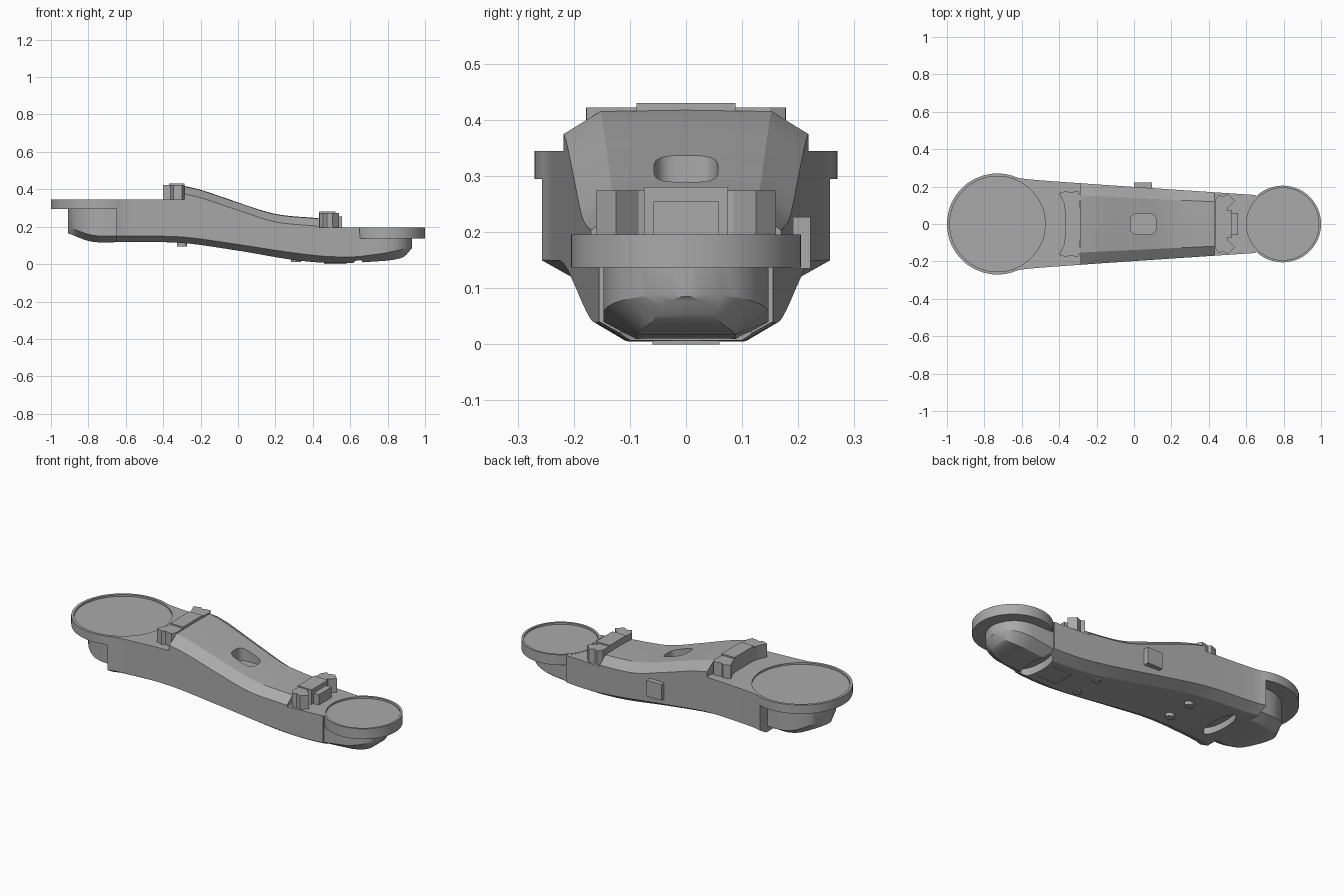
import bpy, bmesh, math
from math import sin, cos, pi

cube = bpy.data.objects.get("Cube")
if cube:
    bpy.data.objects.remove(cube)

grey = bpy.data.materials.new("plain_grey")
grey.use_nodes = True
grey.diffuse_color = (0.4, 0.4, 0.4, 1)
grey.node_tree.nodes["Principled BSDF"].inputs["Base Color"].default_value = (0.4, 0.4, 0.4, 1)


def finish(name, bm, smooth=True):
    bmesh.ops.recalc_face_normals(bm, faces=bm.faces)
    mesh = bpy.data.meshes.new(name)
    bm.to_mesh(mesh)
    bm.free()
    mesh.materials.append(grey)
    obj = bpy.data.objects.new(name, mesh)
    bpy.context.collection.objects.link(obj)
    if smooth:
        shade(obj)
    return obj


def shade(obj):
    bpy.ops.object.select_all(action="DESELECT")
    obj.select_set(True)
    bpy.context.view_layer.objects.active = obj
    bpy.ops.object.shade_smooth_by_angle(angle=math.radians(25))


def loft(name, rings):
    bm = bmesh.new()
    loops = [[bm.verts.new(p) for p in ring] for ring in rings]
    for a, b in zip(loops, loops[1:]):
        for i in range(len(a)):
            j = (i + 1) % len(a)
            bm.faces.new((a[i], a[j], b[j], b[i]))
    bm.faces.new(loops[0][::-1])
    bm.faces.new(loops[-1])
    return finish(name, bm)


def prism(name, outline, low, high):
    return loft(name, [[(x, y, z) for x, y in outline] for z in (low, high)])


def oval(x, rx, ry, power=1.0, n=64):
    def bend(v):
        return math.copysign(abs(v) ** power, v)
    return [(x + rx * bend(cos(2 * pi * i / n)), ry * bend(sin(2 * pi * i / n))) for i in range(n)]


def mirrored(half):
    return half + [(x, -y) for x, y in reversed(half)]


def box(name, x, y, z):
    return prism(name, [(x[0], y[0]), (x[1], y[0]), (x[1], y[1]), (x[0], y[1])], *z)


def curve(keys):
    """Smooth curve through the key points."""
    def slope(i):
        a, b = keys[max(i - 1, 0)], keys[min(i + 1, len(keys) - 1)]
        return (b[1] - a[1]) / (b[0] - a[0])

    def value(x):
        x = min(max(x, keys[0][0]), keys[-1][0])
        i = max(k for k in range(len(keys) - 1) if keys[k][0] <= x)
        (x0, y0), (x1, y1) = keys[i], keys[i + 1]
        h = x1 - x0
        t = (x - x0) / h
        return (y0 * (1 + 2 * t) * (1 - t) ** 2 + slope(i) * h * t * (1 - t) ** 2
                + y1 * t * t * (3 - 2 * t) + slope(i + 1) * h * t * t * (t - 1))
    return value


# Main arm: cross-sections swept along x
BACK, FRONT = -0.65, 0.65
CROWN = (-0.285, 0.43)
bottom = curve([(-0.91, 0.165), (-0.78, 0.12), (-0.6, 0.118), (-0.3, 0.113), (0, 0.072),
                (0.3, 0.022), (0.5, 0.006), (0.7, 0.012), (0.88, 0.035), (0.93, 0.085)])
chine = curve([(-0.91, 0.2), (-0.78, 0.155), (-0.6, 0.15), (-0.3, 0.145), (0, 0.105),
               (0.3, 0.06), (0.5, 0.04), (0.7, 0.045), (0.93, 0.09)])
shoulder = curve([(-0.285, 0.375), (-0.2, 0.355), (0, 0.288), (0.2, 0.226), (0.43, 0.203)])
width = curve([(BACK, 0.257), (-0.6, 0.243), (-0.3, 0.219), (0.2, 0.185), (FRONT, 0.155)])


def round_end(x, centre, radius):
    d = min(abs(x - centre), radius)
    return max(math.sqrt(radius ** 2 - d ** 2), 0.012)


def section(x, side):
    """Eight-sided section; side picks which part of a step x belongs to."""
    t = x + side * 1e-5
    if t < BACK:
        w = round_end(x, -0.72, 0.19) if x < -0.72 else 0.19
    elif t > FRONT:
        w = round_end(x, 0.785, 0.145) if x > 0.785 else 0.147
    else:
        w = width(x)
    if CROWN[0] < t < CROWN[1]:
        top, rise = shoulder(x), 0.04
    else:
        top, rise = (0.345 if x < 0 else 0.195), 0
        if t < BACK:
            top = 0.32
        elif t > FRONT:
            top = 0.165
    low = max(w - 0.058, w * 0.6)
    half = [(low, bottom(x)), (w, chine(x)), (w, top), (w * 0.7, top + rise)]
    crown = top + rise * 1.06
    ring = half + [(0, crown)] + [(-y, z) for y, z in reversed(half)]
    return [(x, y, z) for y, z in ring]


stations = [(-0.72 - 0.19 * cos(i * pi / 20), 0) for i in range(11)]
for a, b, n in ((BACK, CROWN[0], 10), (CROWN[0], CROWN[1], 24), (CROWN[1], FRONT, 8)):
    stations += [(a, -1)] if a == BACK else []
    stations += [(a + (b - a) * i / n, 1 if i == 0 else -1) for i in range(n + 1)]
stations += [(FRONT, 1)] + [(0.785 + 0.145 * sin(i * pi / 20), 0) for i in range(11)]
arm = loft("main_arm", [section(x, s) for x, s in stations])


def cut(obj, cutter):
    cutter.hide_render = True
    mod = obj.modifiers.new("cut", "BOOLEAN")
    mod.operation, mod.solver, mod.object = "DIFFERENCE", "EXACT", cutter
    bpy.ops.object.select_all(action="DESELECT")
    bpy.context.view_layer.objects.active = obj
    obj.select_set(True)
    bpy.ops.object.modifier_apply(modifier=mod.name)
    bpy.data.objects.remove(cutter)


# Round trays at both ends, with a shallow recess sunk into the arm
for name, x, radius, low, high, rim in (("large_tray", -0.73, 0.27, 0.295, 0.345, 0.015),
                                        ("small_tray", 0.795, 0.205, 0.137, 0.196, 0.012)):
    inner = radius - rim
    floor = high - 0.01
    loft(name, [[(px, py, z) for px, py in oval(x, r, r)]
                for r, z in ((radius, low), (radius, high), (inner, high), (inner, floor))])
    cut(arm, prism("recess_cutter", oval(x, inner, inner), floor - 0.004, 1))

# Finger slot on the crown and two curved slots underneath
cut(arm, prism("slot_cutter", oval(0.05, 0.07, 0.057, 0.6), 0.26, 1))
for x, low in ((0.64, 0.05), (-0.56, 0.155)):
    cut(arm, prism("slot_cutter", oval(x, 0.04, 0.12), -1, low))
shade(arm)

# Rear bracket with notched ends and raised middle
prism("rear_bracket", mirrored([(-0.37, 0.075), (-0.375, 0.11), (-0.4, 0.165), (-0.36, 0.178),
                                (-0.345, 0.167), (-0.3, 0.177), (-0.285, 0.15), (-0.29, 0.1)]),
      0.33, 0.422)
box("rear_bracket_cap", (-0.37, -0.287), (-0.088, 0.088), (0.35, 0.43))

# Front bracket with a small pad
prism("front_bracket", mirrored([(0.435, 0.13), (0.455, 0.158), (0.475, 0.147), (0.505, 0.16),
                                 (0.54, 0.125), (0.5, 0.085), (0.495, 0.07)]), 0.18, 0.274)
box("front_bracket_cap", (0.432, 0.52), (-0.075, 0.075), (0.18, 0.28))
box("front_bracket_pad", (0.5, 0.555), (-0.058, 0.058), (0.18, 0.255))

# Side tab and the four small feet
box("side_tab", (0, 0.095), (0.18, 0.222), (0.135, 0.227))
for x, low in ((0.31, 0.012), (-0.3, 0.093)):
    for y in (-0.075, 0.075):
        prism("foot", [(px, py + y) for px, py in oval(x, 0.026, 0.02, n=16)], low, low + 0.04)
box("bottom_plate", (0.46, 0.58), (-0.06, 0.06), (0, 0.02))
